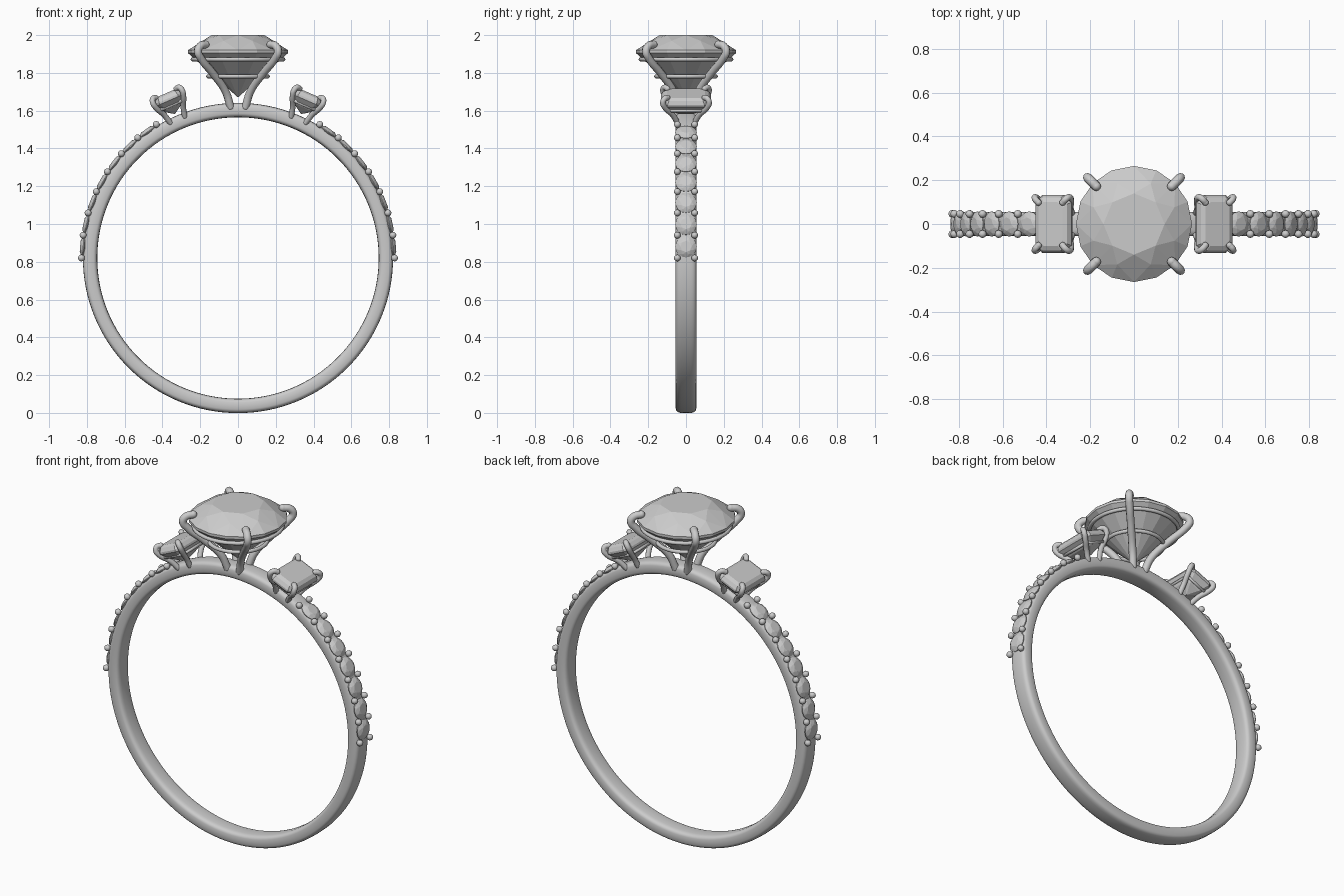
import bpy, bmesh, math
from math import sin, cos, pi, radians
from mathutils import Matrix, Vector

if "Cube" in bpy.data.objects:
    bpy.data.objects.remove(bpy.data.objects["Cube"], do_unlink=True)

grey = bpy.data.materials.new("light_grey")
grey.use_nodes = True
colour = (0.6, 0.6, 0.6, 1)
grey.diffuse_color = colour
grey.node_tree.nodes["Principled BSDF"].inputs["Base Color"].default_value = colour

RING_Z = 0.82


def add_object(name, bm, smooth=True):
    bmesh.ops.recalc_face_normals(bm, faces=bm.faces)
    for f in bm.faces:
        f.smooth = smooth
    mesh = bpy.data.meshes.new(name)
    bm.to_mesh(mesh)
    bm.free()
    mesh.materials.append(grey)
    ob = bpy.data.objects.new(name, mesh)
    bpy.context.collection.objects.link(ob)
    return ob


def on_ring(angle):
    """Frame with z pointing out from the ring centre, angle measured from the top."""
    return Matrix.Translation((0, 0, RING_Z)) @ Matrix.Rotation(angle, 4, 'Y')


def circle(n, r, z, turn=0.0):
    return [Vector((r * cos(2 * pi * (i + turn) / n), r * sin(2 * pi * (i + turn) / n), z))
            for i in range(n)]


def cut_rect(x, y, c, z):
    """Rectangle with cut corners."""
    pts = []
    for sx in (-1, 1):
        for sy in (-1, 1):
            pts += [Vector((sx * x, sy * (y - c), z)), Vector((sx * (x - c), sy * y, z))]
    return pts


def gem(name, points, matrix=Matrix()):
    """Faceted stone as the hull of its corner points."""
    bm = bmesh.new()
    for p in points:
        bm.verts.new(matrix @ p)
    bmesh.ops.convex_hull(bm, input=bm.verts)
    bmesh.ops.dissolve_limit(bm, angle_limit=0.01, verts=bm.verts, edges=bm.edges)
    return add_object(name, bm, False)


def wire(name, points, radius, matrix=Matrix(), closed=False, curved=True):
    """Round wire through the points, with a ball on each open end."""
    cu = bpy.data.curves.new(name, 'CURVE')
    cu.dimensions = '3D'
    cu.bevel_depth = radius
    cu.bevel_resolution = 3
    cu.resolution_u = 6
    cu.use_fill_caps = True
    sp = cu.splines.new('BEZIER')
    sp.bezier_points.add(len(points) - 1)
    for bp, p in zip(sp.bezier_points, points):
        bp.co = matrix @ Vector(p)
        bp.handle_left_type = bp.handle_right_type = 'AUTO' if curved else 'VECTOR'
    sp.use_cyclic_u = closed
    tmp = bpy.data.objects.new(name, cu)
    bpy.context.collection.objects.link(tmp)
    bpy.context.view_layer.update()
    mesh = bpy.data.meshes.new_from_object(
        tmp.evaluated_get(bpy.context.evaluated_depsgraph_get()))
    bm = bmesh.new()
    bm.from_mesh(mesh)
    bpy.data.objects.remove(tmp)
    bpy.data.meshes.remove(mesh)
    if not closed:
        for p in (points[0], points[-1]):
            bmesh.ops.create_uvsphere(bm, u_segments=12, v_segments=8, radius=radius,
                                      matrix=Matrix.Translation(matrix @ Vector(p)))
    return add_object(name, bm)


# Band: rounded section spun around the finger axis
def soft(v):
    return math.copysign(abs(v) ** 0.55, v)


bm = bmesh.new()
section = [bm.verts.new((0, 0.055 * soft(cos(a)), RING_Z + 0.783 + 0.038 * soft(sin(a))))
           for a in (2 * pi * i / 24 for i in range(24))]
edges = [bm.edges.new((section[i], section[i - 1])) for i in range(24)]
bmesh.ops.spin(bm, geom=section + edges, cent=(0, 0, RING_Z), axis=(0, 1, 0),
               angle=2 * pi, steps=128, use_merge=True)
bmesh.ops.remove_doubles(bm, verts=bm.verts, dist=0.0005)
add_object("band", bm)

# Centre stone: round brilliant
gem("centre_stone",
    circle(8, 0.14, 2.0) + circle(8, 0.2, 1.97, 0.5)
    + circle(16, 0.265, 1.92) + circle(16, 0.265, 1.905)
    + circle(8, 0.06, 1.73, 0.5) + [Vector((0, 0, 1.67))])

# Centre basket rails and four claws
wire("upper_basket_rail", circle(16, 0.24, 1.872), 0.011, closed=True)
wire("lower_basket_rail", circle(16, 0.158, 1.782), 0.011, closed=True)
claw = [(0.04, 1.62), (0.065, 1.70), (0.135, 1.80), (0.195, 1.875),
        (0.212, 1.915), (0.198, 1.943), (0.172, 1.95)]
for sx in (-1, 1):
    for sy in (-1, 1):
        wire("centre_claw", [(sx * d, sy * d, z) for d, z in claw], 0.021)

# Side settings: step-cut stones leaning with the band
side_claw = [(0.042, 0.045, 0.80), (0.055, 0.07, 0.85), (0.08, 0.112, 0.905),
             (0.084, 0.122, 0.935), (0.075, 0.113, 0.953), (0.06, 0.098, 0.952)]
for side in (-1, 1):
    frame = on_ring(side * radians(23.6))
    gem("side_stone",
        cut_rect(0.06, 0.1, 0.025, 0.952) + cut_rect(0.078, 0.12, 0.03, 0.942)
        + cut_rect(0.088, 0.132, 0.034, 0.922) + cut_rect(0.088, 0.132, 0.034, 0.91)
        + cut_rect(0.055, 0.09, 0.022, 0.868)
        + [Vector((0, 0.04, 0.832)), Vector((0, -0.04, 0.832))], frame)
    rail = [(0.072, 0.1), (-0.072, 0.1), (-0.072, -0.1), (0.072, -0.1)]
    wire("side_basket_rail", [(x, y, 0.882) for x, y in rail], 0.009, frame,
         closed=True, curved=False)
    for sx in (-1, 1):
        for sy in (-1, 1):
            wire("side_claw", [(sx * x, sy * y, z) for x, y, z in side_claw], 0.015, frame)

# Shoulder stones with bead pairs between them
STEP = radians(8.36)
for side in (-1, 1):
    beads = bmesh.new()
    for i in range(8):
        for y in (-0.046, 0.046):
            place = on_ring(side * (pi / 2 - i * STEP)) @ Matrix.Translation((0, y, 0.829))
            bmesh.ops.create_uvsphere(beads, u_segments=12, v_segments=8,
                                      radius=0.018, matrix=place)
    add_object("shoulder_beads", beads)
    for i in range(7):
        gem("shoulder_stone",
            circle(8, 0.03, 0.838) + circle(8, 0.044, 0.832, 0.5)
            + circle(16, 0.057, 0.822) + circle(16, 0.057, 0.818)
            + [Vector((0, 0, 0.775))],
            on_ring(side * (pi / 2 - (i + 0.5) * STEP)))
